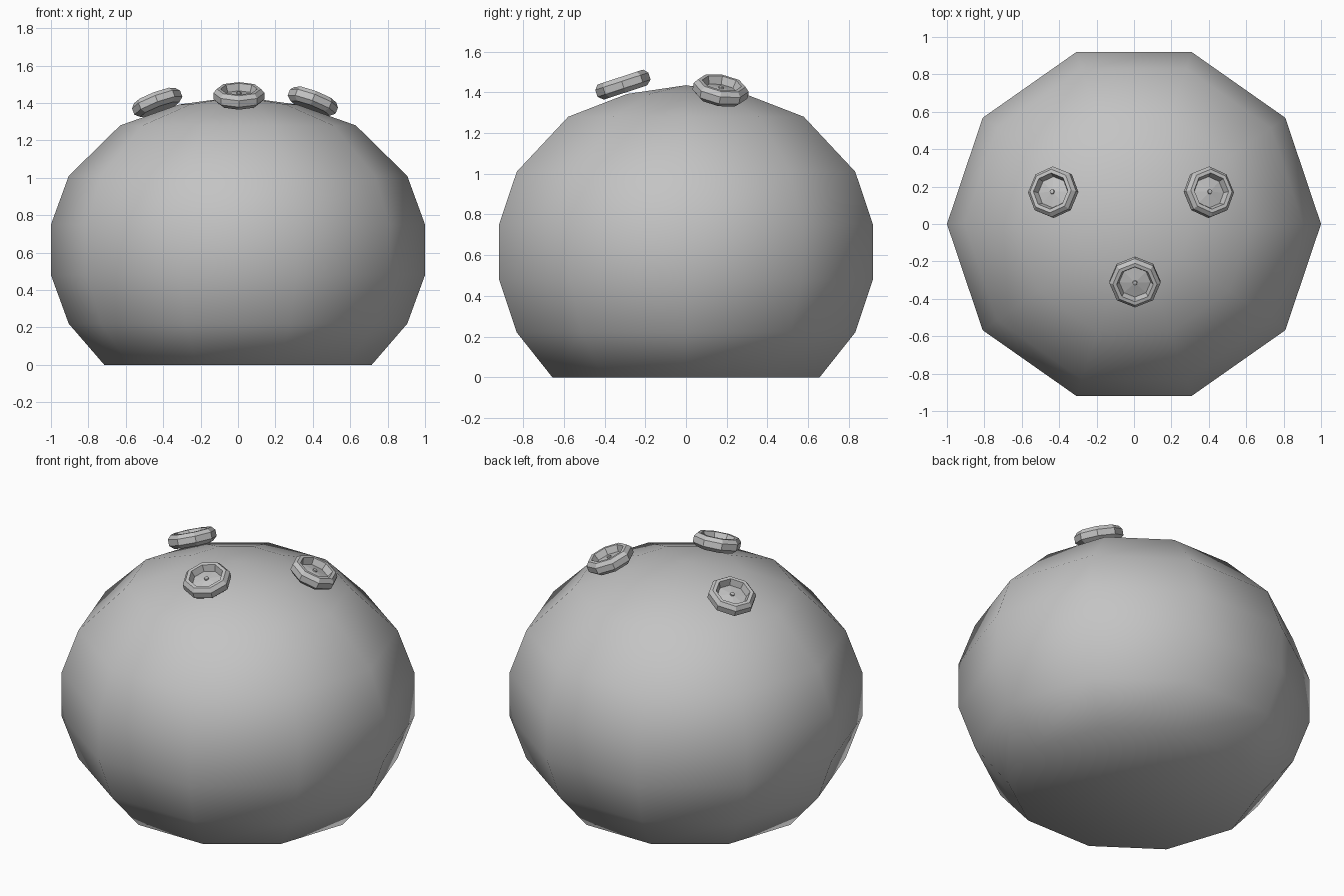
import bpy, bmesh
from math import cos, sin, tau
from mathutils import Vector

if "Cube" in bpy.data.objects:
    bpy.data.objects.remove(bpy.data.objects["Cube"])

# Single grey material
GREY = (0.55, 0.55, 0.55, 1)
grey = bpy.data.materials.new("plain grey")
grey.use_nodes = True
grey.diffuse_color = GREY
bsdf = grey.node_tree.nodes["Principled BSDF"]
bsdf.inputs["Base Color"].default_value = GREY
bsdf.inputs["Roughness"].default_value = 0.8


def revolve(name, profile, sides, y_scale=1.0, smooth=False):
    """Spin a (radius, height) profile about z; zero radius makes a pole."""
    bm = bmesh.new()
    rings = []
    for r, z in profile:
        if r == 0:
            rings.append([bm.verts.new((0, 0, z))] * sides)
        else:
            rings.append([bm.verts.new((r * cos(tau * i / sides),
                                        r * sin(tau * i / sides) * y_scale, z))
                          for i in range(sides)])
    for low, high in zip(rings, rings[1:]):
        for i in range(sides):
            j = (i + 1) % sides
            corners = list(dict.fromkeys((low[i], low[j], high[j], high[i])))
            bm.faces.new(corners).smooth = smooth
    bmesh.ops.recalc_face_normals(bm, faces=bm.faces[:])
    mesh = bpy.data.meshes.new(name)
    bm.to_mesh(mesh)
    bm.free()
    mesh.materials.append(grey)
    obj = bpy.data.objects.new(name, mesh)
    bpy.context.scene.collection.objects.link(obj)
    return obj


# Rounded ten-sided body with a flat base
revolve("body", [(0, 0), (0.715, 0), (0.905, 0.22), (1, 0.48), (1, 0.75),
                 (0.905, 1.01), (0.63, 1.28), (0.315, 1.392), (0, 1.435)],
        10, y_scale=0.966, smooth=True)

# Hollow eight-sided cups resting on the dome, each with a small centre knob
CUP = [(0, -0.04), (0.112, -0.04), (0.137, -0.018), (0.137, 0.018),
       (0.118, 0.04), (0.098, 0.04), (0.084, 0.002), (0, 0.016)]
KNOB = [(0, 0.005), (0.014, 0.01), (0.012, 0.022), (0, 0.025)]

PLACES = {
    "front": ((0.005, -0.31, 1.437), (0, -0.31, 0.95)),
    "left": ((0.4, 0.17, 1.408), (0.35, 0.16, 0.92)),
    "right": ((-0.432, 0.17, 1.402), (-0.35, 0.16, 0.92)),
}
for side, (centre, normal) in PLACES.items():
    turn = Vector((0, 0, 1)).rotation_difference(Vector(normal))
    for part, profile in (("cup", CUP), ("cup_knob", KNOB)):
        obj = revolve(f"{side}_{part}", profile, 8)
        obj.location = centre
        obj.rotation_euler = turn.to_euler()
